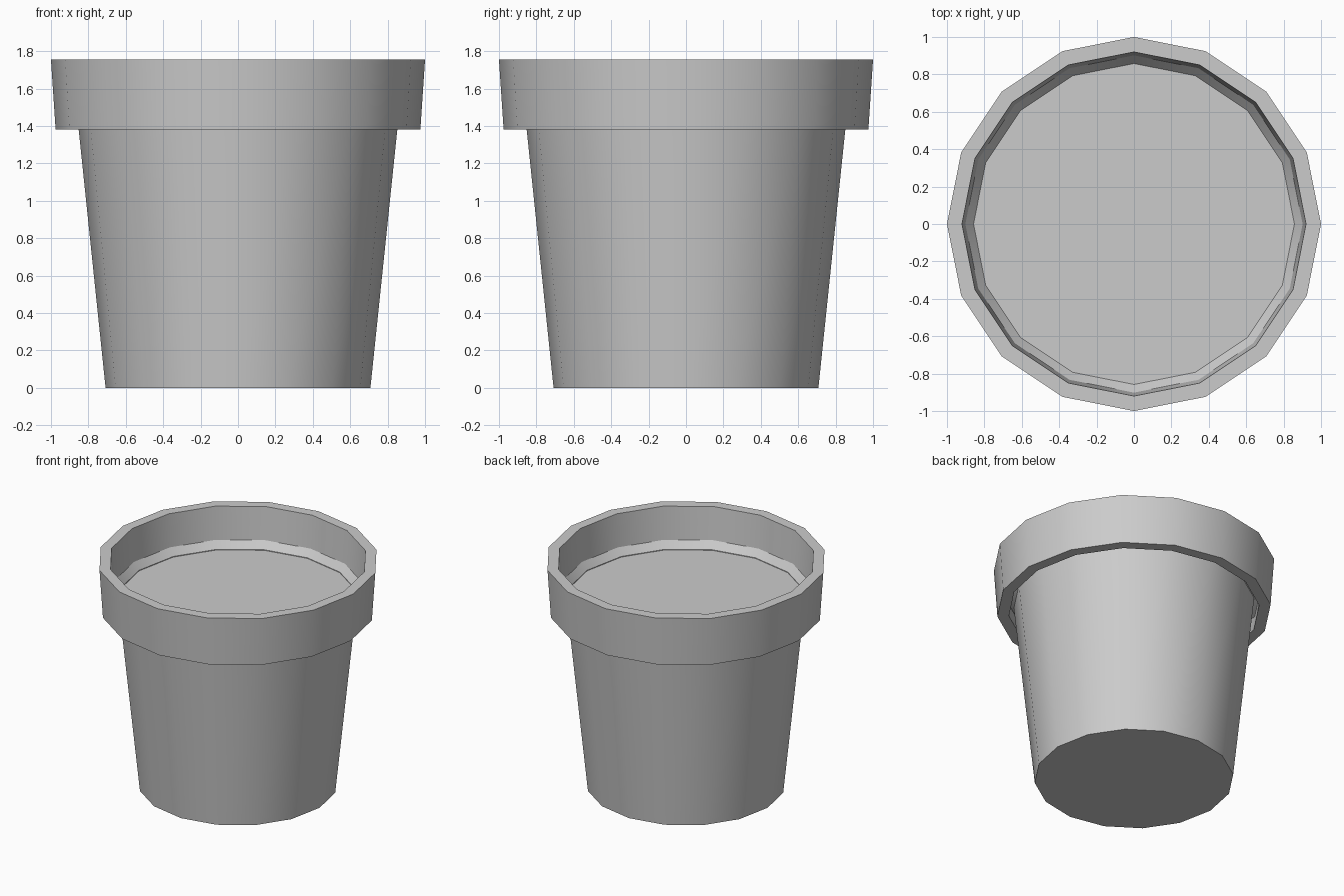
import bpy, bmesh, math

if "Cube" in bpy.data.objects:
    bpy.data.objects.remove(bpy.data.objects["Cube"])

SIDES = 16


def lathe(name, profile, closed=False, caps=()):
    """Revolve (radius, z) points; caps lists the ring indices to fill."""
    bm = bmesh.new()
    rings = []
    for r, z in profile:
        rings.append([bm.verts.new((r * math.cos(2 * math.pi * i / SIDES),
                                    r * math.sin(2 * math.pi * i / SIDES), z))
                      for i in range(SIDES)])
    pairs = list(zip(rings, rings[1:]))
    if closed:
        pairs.append((rings[-1], rings[0]))
    for a, b in pairs:
        for i in range(SIDES):
            j = (i + 1) % SIDES
            bm.faces.new((a[i], a[j], b[j], b[i]))
    for k in caps:
        bm.faces.new(rings[k] if k else rings[k][::-1])
    if closed:
        bmesh.ops.recalc_face_normals(bm, faces=bm.faces)
    mesh = bpy.data.meshes.new(name)
    bm.to_mesh(mesh)
    bm.free()
    obj = bpy.data.objects.new(name, mesh)
    bpy.context.collection.objects.link(obj)
    bpy.ops.object.select_all(action='DESELECT')
    obj.select_set(True)
    bpy.context.view_layer.objects.active = obj
    bpy.ops.object.shade_smooth_by_angle(angle=math.radians(30))
    return obj


# Tapered body, closed at the bottom and filled at the top
lathe("pot_body", [(0.708, 0), (0.858, 1.44)], caps=(0, 1))

# Sloping ledge joining the body to the inside of the rim
lathe("rim_ledge", [(0.858, 1.44), (0.91, 1.50), (0.91, 1.51), (0.858, 1.445)],
      closed=True)

# Thick overhanging rim
lathe("rim", [(0.975, 1.38), (1.0, 1.755), (0.92, 1.755), (0.893, 1.38)],
      closed=True)
